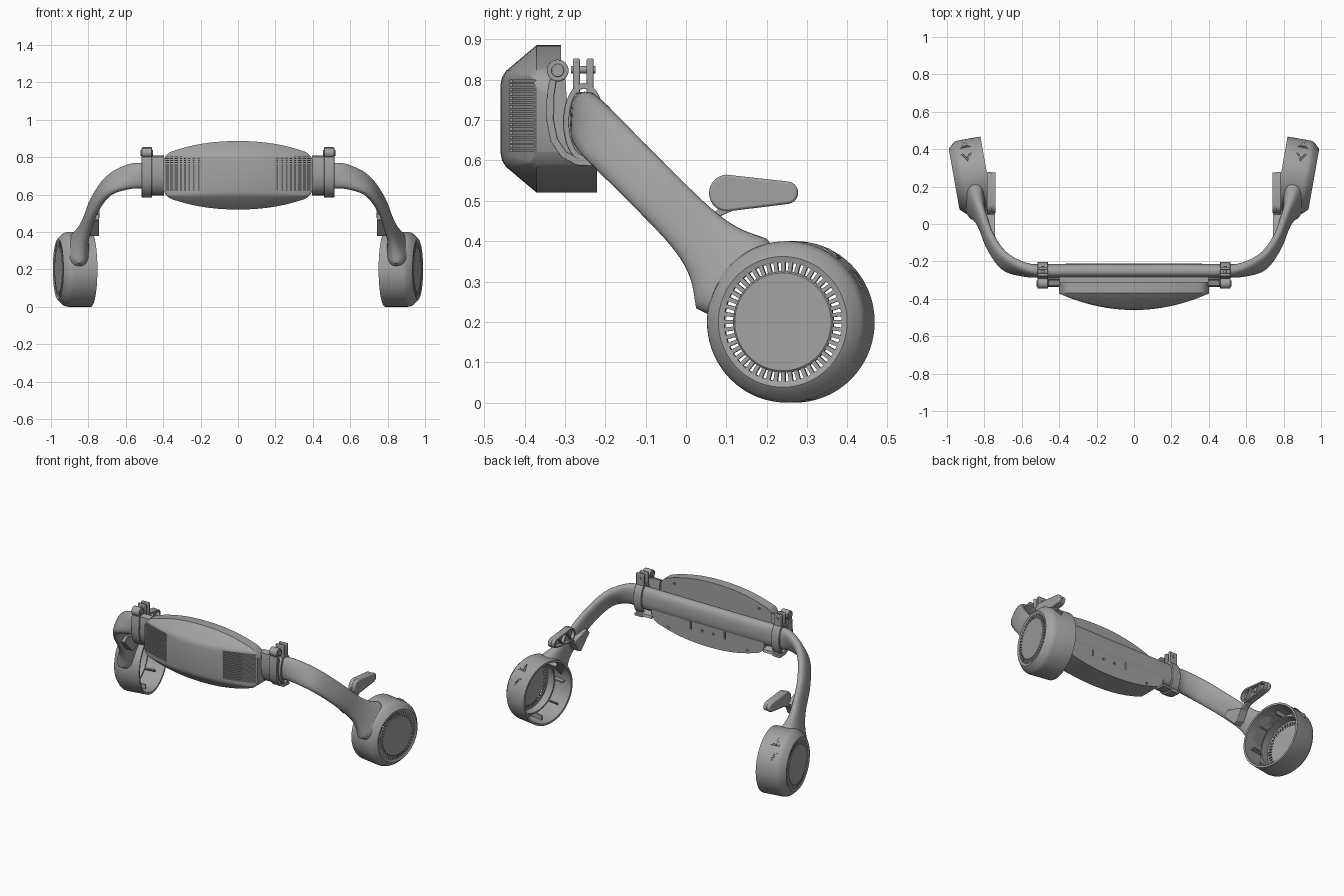
import bpy, bmesh, math
from math import sin, cos, pi, radians
from mathutils import Matrix, Vector

cube = bpy.data.objects.get("Cube")
if cube:
    bpy.data.objects.remove(cube, do_unlink=True)

grey = bpy.data.materials.new("plain grey")
grey.use_nodes = True
tone = (0.36, 0.36, 0.36, 1)
grey.diffuse_color = tone
grey.node_tree.nodes["Principled BSDF"].inputs["Base Color"].default_value = tone

# axis swaps for extrusions: along z (profile x, y) and along y (profile z, x)
ALONG_Z = Matrix(((0, 1, 0, 0), (0, 0, 1, 0), (1, 0, 0, 0), (0, 0, 0, 1)))
ALONG_Y = Matrix(((0, 0, 1, 0), (1, 0, 0, 0), (0, 1, 0, 0), (0, 0, 0, 1)))


def loft(rings, closed=False):
    """Skin a list of equal rings, capped unless closed."""
    n, m = len(rings[0]), len(rings)
    verts = [Vector(p) for ring in rings for p in ring]
    faces = []
    for i in range(m if closed else m - 1):
        a, b = i * n, (i + 1) % m * n
        faces += [(a + j, a + (j + 1) % n, b + (j + 1) % n, b + j) for j in range(n)]
    if not closed:
        faces += [tuple(range(n))[::-1], tuple(range((m - 1) * n, m * n))]
    return verts, faces


def prism(profile, x0, x1, matrix=Matrix()):
    """Extrude a (y, z) profile along x, then move it."""
    verts, faces = loft([[(x, y, z) for y, z in profile] for x in (x0, x1)])
    return [matrix @ v for v in verts], faces


def rect(y0, y1, z0, z1):
    return [(y0, z0), (y1, z0), (y1, z1), (y0, z1)]


def arc(y, z, ry, rz, start, end, steps):
    return [(y + ry * cos(radians(a)), z + rz * sin(radians(a)))
            for a in (start + (end - start) * i / steps for i in range(steps + 1))]


def circle(y, z, ry, rz=None, steps=24):
    return arc(y, z, ry, rz or ry, 0, 360, steps)[:-1]


def band(path, width, x0, x1, closed=False):
    """Strap of even thickness that follows a (y, z) path."""
    pts, rings, n = [Vector(p) for p in path], [], len(path)
    for i, p in enumerate(pts):
        before = pts[i - 1] if closed or i else p
        after = pts[(i + 1) % n] if closed or i < n - 1 else p
        d = (after - before).normalized()
        k = Vector((-d.y, d.x)) * width / 2
        a, b = p - k, p + k
        rings.append([(x0, *a), (x1, *a), (x1, *b), (x0, *b)])
    return loft(rings, closed)


def lathe(profile, steps=72):
    """Turn a closed (x, radius) profile round the x axis."""
    return loft([[(x, r * cos(t), r * sin(t)) for x, r in profile]
                 for t in (2 * pi * i / steps for i in range(steps))], True)


def make(name, parts, matrix=Matrix(), mirror=True, bevel=0, angle=35):
    bm = bmesh.new()
    for verts, faces in parts:
        vs = [bm.verts.new(matrix @ v) for v in verts]
        for f in faces:
            bm.faces.new([vs[i] for i in f])
    bmesh.ops.remove_doubles(bm, verts=bm.verts, dist=0.00001)
    bmesh.ops.recalc_face_normals(bm, faces=bm.faces)
    me = bpy.data.meshes.new(name)
    bm.to_mesh(me)
    bm.free()
    me.materials.append(grey)
    ob = bpy.data.objects.new(name, me)
    bpy.context.collection.objects.link(ob)
    smooth(ob, angle)
    if bevel:
        mod = ob.modifiers.new("bevel", "BEVEL")
        mod.width, mod.segments, mod.limit_method = bevel, 2, "ANGLE"
    if mirror:
        ob.modifiers.new("mirror", "MIRROR")
    return ob


def smooth(ob, angle):
    bpy.ops.object.select_all(action="DESELECT")
    ob.select_set(True)
    bpy.context.view_layer.objects.active = ob
    bpy.ops.object.shade_smooth_by_angle(angle=radians(angle))


# front housing: domed face, chamfered rim, stepped back
MID = 0.703


def front_y(x):
    return -0.46 + 0.088 * (x / 0.4) ** 2


def housing_section(x):
    u = abs(x)
    h = 0.183 - 0.065 * (u / 0.38) ** 2.2 - 0.03 * max(0, (u - 0.36) / 0.04) ** 2
    f = front_y(x)
    d = (-0.37 - f) / 0.09
    rim = [(f, h - 0.1 * d), (f + 0.004 * d, h - 0.08 * d), (f + 0.014 * d, h - 0.064 * d), (-0.37, h)]
    top = [(y, MID + z) for y, z in rim]
    low = [(y, MID - z) for y, z in reversed(rim)]
    back = [(-0.31, MID + h), (-0.31, 0.74), (-0.22, 0.74), (-0.22, MID - h)]
    return [(x, y, z) for y, z in top + back + low]


stations = [0.4 * sin(pi / 2 * i / 20) for i in range(-20, 21)]
housing = make("front_housing", [loft([housing_section(x) for x in stations])], mirror=False)

# vents and screw holes cut from the housing
cuts = []
xs = [0.2 + 0.19 * i / 8 for i in range(9)]
for side in (-1, 1):
    strip = [(side * x, front_y(x) - 0.02) for x in xs] + [(side * x, front_y(x) + 0.008) for x in reversed(xs)]
    for i in range(17):
        z = 0.622 + i * 0.0108
        cuts.append(prism(strip, z, z + 0.005, ALONG_Z))
    cuts.append(prism(rect(0.6, 0.65, side * 0.12 - 0.004, side * 0.12 + 0.004), -0.24, -0.2, ALONG_Y))
    for x, z, y in ((0.04, 0.61, -0.22), (0.28, 0.57, -0.22), (0.3, 0.81, -0.31)):
        cuts.append(prism(circle(z, side * x, 0.008, steps=12), y - 0.02, y + 0.02, ALONG_Y))
cutter = make("housing_cutter", cuts, mirror=False)
cutter.hide_render = True
mod = housing.modifiers.new("vents", "BOOLEAN")
mod.operation, mod.solver, mod.object = "DIFFERENCE", "EXACT", cutter
bpy.context.view_layer.objects.active = housing
bpy.ops.object.modifier_apply(modifier=mod.name)
bpy.data.objects.remove(cutter, do_unlink=True)
smooth(housing, 30)

# drum placement, turned slightly outward
CENTRE = Vector((0.875, 0.255, 0.2))
DRUM = Matrix.Translation(CENTRE) @ Matrix.Rotation(radians(-10), 4, "Z")
AXIS = (DRUM.to_3x3() @ Vector((1, 0, 0))).normalized()

# cross bar and arm: x, y, z, half height, half thickness, lean
keys = [(-0.2, -0.25, 0.7, 0.07, 0.038, 0), (0, -0.25, 0.7, 0.07, 0.038, 0), (0.3, -0.25, 0.7, 0.07, 0.038, 0),
        (0.48, -0.25, 0.7, 0.07, 0.036, 0), (0.58, -0.245, 0.696, 0.068, 0.032, 16),
        (0.69, -0.2, 0.648, 0.066, 0.028, 40), (0.765, -0.1, 0.548, 0.065, 0.026, 45),
        (0.808, 0.01, 0.437, 0.068, 0.027, 45), (0.832, 0.07, 0.372, 0.086, 0.035, 45),
        (0.85, 0.12, 0.31, 0.13, 0.055, 45), (0.865, 0.17, 0.25, 0.17, 0.07, 45)]


def spline(a, b, c, d, t):
    return [0.5 * (2 * q + (r - p) * t + (2 * p - 5 * q + 4 * r - s) * t * t
                   + (3 * q - p - 3 * r + s) * t ** 3) for p, q, r, s in zip(a, b, c, d)]


path = []
for i in range(1, len(keys) - 2):
    path += [spline(*keys[i - 1:i + 3], t / 6) for t in range(6)]
path.append(list(keys[-2]))
rings = []
for i, (x, y, z, tall, thin, lean) in enumerate(path):
    p = Vector((x, y, z))
    tangent = Vector(path[min(i + 1, len(path) - 1)][:3]) - Vector(path[max(i - 1, 0)][:3])
    w = Vector((0, sin(radians(lean)), cos(radians(lean))))
    k = tangent.cross(w).normalized()
    ring = []
    for j in range(28):
        c, s = cos(2 * pi * j / 28), sin(2 * pi * j / 28)
        q = p + w * tall * math.copysign(abs(c) ** 0.8, c) + k * thin * math.copysign(abs(s) ** 0.8, s)
        # keep the flared end on the drum wall
        along = (q - CENTRE).dot(AXIS)
        out = q - CENTRE - AXIS * along
        if i == len(path) - 1 or out.length < 0.194:
            q = CENTRE + AXIS * along + out.normalized() * 0.194
        ring.append(q)
    rings.append(ring)
make("cross_bar_and_arm", [loft(rings)], angle=50)

# drum shell, open on the inner side
shell = [(-0.09, 0.2), (0.035, 0.2), (0.05, 0.197), (0.06, 0.191), (0.084, 0.168), (0.088, 0.162), (0.084, 0.148),
         (0.07, 0.148), (0.07, 0.158), (0.02, 0.158), (0.02, 0.165), (0.045, 0.165), (0.045, 0.188), (-0.09, 0.188)]
make("drum_shell", [lathe(shell)], DRUM)
disc = [(0.086, 0), (0.086, 0.121), (0.082, 0.126), (0.07, 0.126), (0.07, 0)]
make("drum_disc", [lathe(disc)], DRUM)
count = 48
make("drum_grille", [prism(rect(0.124, 0.15, -0.005, 0.005), 0.071, 0.084,
                           Matrix.Rotation(2 * pi * i / count, 4, "X")) for i in range(count)], DRUM)
make("drum_ribs", [prism(rect(0.16, 0.19, -0.004, 0.004), -0.04, 0.05,
                         Matrix.Rotation(2 * pi * i / 8, 4, "X")) for i in range(8)], DRUM)

# triangular buttons on the drum wall
buttons = []
for turn, point in ((34, 180), (56, 0)):
    place = Matrix.Rotation(radians(turn), 4, "X") @ ALONG_Y
    for size, top in ((0.033, 0.203), (0.02, 0.207)):
        buttons.append(prism(arc(0, 0, size, size, point, point + 240, 2), 0.185, top, place))
make("drum_buttons", buttons, DRUM)

# clamps joining the bar and housing
A, B = 0.46, 0.515
oval = circle(-0.253, 0.695, 0.044, 0.09, 32)
make("clamp_ring", [band(oval, 0.014, A, B, True)], bevel=0.002)
ears = [prism(rect(y, y + 0.017, 0.765, 0.853), A, B) for y in (-0.28, -0.246)]
make("clamp_ears", ears, bevel=0.004)
make("clamp_screw", [prism(circle(0.825, 0.4875, 0.009, steps=12), -0.285, -0.224, ALONG_Y)])
hook = [(-0.33, 0.8), (-0.336, 0.76), (-0.337, 0.7), (-0.327, 0.65), (-0.303, 0.615), (-0.27, 0.597), (-0.215, 0.594)]
make("clamp_hook", [band(hook, 0.018, A, B)], bevel=0.002)
make("clamp_web", [prism(hook + [(-0.22, 0.61), (-0.29, 0.65), (-0.295, 0.75), (-0.3, 0.81)], 0.395, 0.5)])
make("clamp_hinge", [prism(circle(-0.318, 0.823, 0.027), A, B),
                     prism(circle(-0.318, 0.823, 0.016), A - 0.006, B + 0.006)], bevel=0.002)

# side paddle with a rim and ribs on its inner face
outline = arc(0.103, 0.519, 0.046, 0.046, 95, 265, 14) + arc(0.25, 0.52, 0.028, 0.028, -82, 82, 10)
inner = [(0.16 + (y - 0.16) * 0.93, 0.52 + (z - 0.52) * 0.86) for y, z in outline]
make("paddle_plate", [prism(outline, 0.762, 0.787)], bevel=0.006)
make("paddle_rim", [band(inner, 0.009, 0.74, 0.77, True)])
make("paddle_ribs", [band(p, 0.007, 0.743, 0.77) for p in
                     ([(0.09, 0.485), (0.14, 0.553)], [(0.14, 0.553), (0.18, 0.49)], [(0.18, 0.49), (0.22, 0.544)])])

# paddle stem and the pad that grips the arm
stem = [(0.115, 0.485), (0.09, 0.474), (0.065, 0.46), (0.035, 0.435), (0.01, 0.41)]
make("paddle_stem", [band(stem, 0.018, 0.748, 0.785)], bevel=0.003)
pad = [(-0.088, 0.465), (0, 0.377), (0.03, 0.39), (0.065, 0.452), (0.04, 0.465), (-0.06, 0.495)]
make("paddle_pad", [prism(pad, 0.742, 0.79)], bevel=0.003)
